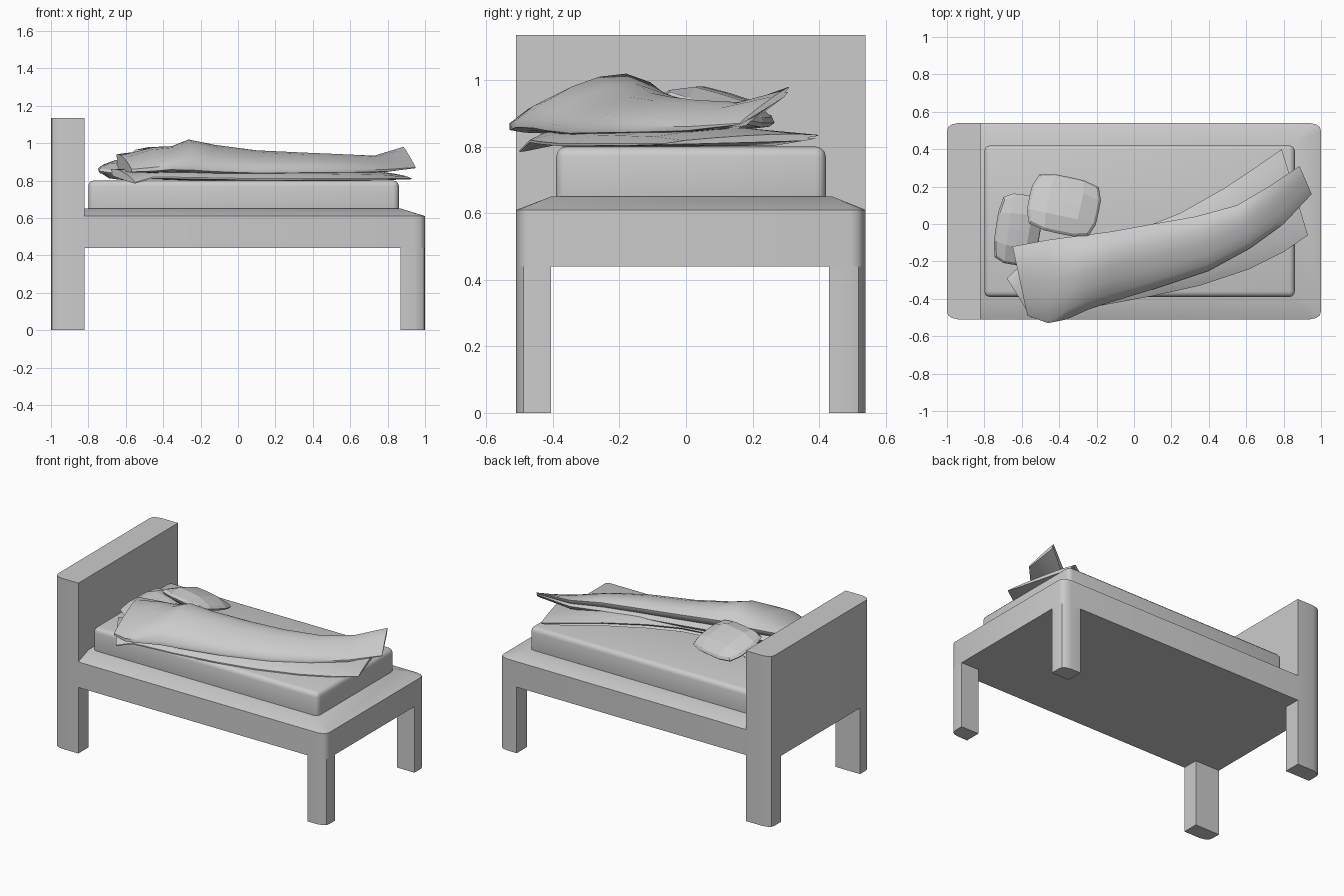
import bpy, bmesh, math
from mathutils import Vector, Euler

if "Cube" in bpy.data.objects:
    bpy.data.objects.remove(bpy.data.objects["Cube"])

def finish(name, bm, smooth=None):
    bmesh.ops.remove_doubles(bm, verts=bm.verts, dist=0.0005)
    bmesh.ops.recalc_face_normals(bm, faces=bm.faces)
    me = bpy.data.meshes.new(name)
    bm.to_mesh(me)
    bm.free()
    ob = bpy.data.objects.new(name, me)
    bpy.context.collection.objects.link(ob)
    if smooth:
        bpy.ops.object.select_all(action='DESELECT')
        bpy.context.view_layer.objects.active = ob
        ob.select_set(True)
        bpy.ops.object.shade_smooth_by_angle(angle=math.radians(smooth))
    return ob

def loft(name, rings, smooth=35):
    """Closed skin through rings with equal point counts, capped at both ends."""
    bm = bmesh.new()
    vs = [[bm.verts.new(p) for p in r] for r in rings]
    n = len(rings[0])
    for a, b in zip(vs, vs[1:]):
        for i in range(n):
            j = (i + 1) % n
            bm.faces.new((a[i], a[j], b[j], b[i]))
    bm.faces.new(vs[0])
    bm.faces.new(vs[-1])
    return finish(name, bm, smooth)

Y0, Y1 = -0.51, 0.54      # frame sides
YL0, YL1 = -0.405, 0.43   # inner faces of the legs

def plan(xi, xo, y0, y1, low=True, high=True):
    """Plan outline, rounded at the outer (xo) corners."""
    s = 1 if xo > 0 else -1
    cut = [(0.06, 0), (0.025, 0.008), (0.006, 0.022), (0, 0.045)]
    pts = [(xi, y0)]
    pts += [(xo - s * a, y0 + b) for a, b in cut] if low else [(xo, y0)]
    pts += [(xo - s * a, y1 - b) for a, b in reversed(cut)] if high else [(xo, y1)]
    return pts + [(xi, y1)]

def prism(name, pts, z0, z1):
    return loft(name, [[(x, y, z) for x, y in pts] for z in (z0, z1)])

# headboard, and the four legs
prism("headboard", plan(-0.82, -1, Y0, Y1), 0.44, 1.135)
for end, xi, xo in (("head", -0.82, -1), ("foot", 0.87, 1)):
    prism(end + "_leg_front", plan(xi, xo, Y0, YL0, True, False), 0, 0.44)
    prism(end + "_leg_back", plan(xi, xo, YL1, Y1, False, True), 0, 0.44)

# bed base with sloping upper rim
base = plan(-0.82, 1, Y0, Y1)
rings = [[(x, y, z) for x, y in base] for z in (0.44, 0.61)]
rings.append([(min(x, 0.87), min(max(y, YL0), YL1 + 0.01), 0.65) for x, y in base])
loft("bed_base", rings, 40)

# mattress with soft edges
bm = bmesh.new()
bmesh.ops.create_cube(bm, size=1)
for v in bm.verts:
    v.co = Vector((0.03 + v.co.x * 1.66, 0.015 + v.co.y * 0.81, 0.70 + v.co.z * 0.20))
bmesh.ops.bevel(bm, geom=bm.edges[:], offset=0.03, segments=3, profile=0.5, affect='EDGES')
finish("mattress", bm, 50)

def cloth(name, stations):
    """Folded cloth: front edge, back edge, crown height, fold depth per station."""
    prof = [(0, 0, 0), (.12, .55, 0), (.3, .85, 0), (.5, 1, 0), (.7, .95, 0), (.88, .55, 0),
            (1, 0, 0), (.99, 0, .2), (.92, 0, .4), (.98, 0, .7), (.9, 0, 1),
            (.5, 0, .7), (.1, 0, .35), (.0, 0, .2)]
    rings = []
    for f, b, crown, depth in stations:
        f, b = Vector(f), Vector(b)
        rings.append([f.lerp(b, u) + Vector((0, 0, c * crown - d * depth)) for u, c, d in prof])
    return loft(name, rings, 45)

# upper fold of the blanket
cloth("blanket_upper", [
    ((-.57, -.49, .86), (-.65, -.12, .94), .02, .07),
    ((-.46, -.53, .87), (-.46, -.085, .94), .06, .10),
    ((-.36, -.51, .88), (-.35, -.07, .94), .065, .11),
    ((-.25, -.46, .88), (-.27, -.06, .95), .095, .12),
    ((-.13, -.42, .87), (-.12, -.04, .94), .075, .11),
    ((.10, -.35, .86), (.10, .0, .93), .055, .10),
    ((.40, -.25, .86), (.33, .04, .92), .05, .09),
    ((.62, -.13, .86), (.55, .10, .92), .04, .08),
    ((.80, .0, .86), (.72, .20, .93), .02, .06),
    ((.95, .16, .87), (.885, .31, .98), .005, .02)])

# lower fold lying on the mattress
cloth("blanket_lower", [
    ((-.55, -.50, .79), (-.68, -.29, .86), .02, .03),
    ((-.45, -.47, .82), (-.50, -.12, .85), .03, .04),
    ((-.17, -.435, .815), (-.20, -.06, .84), .04, .04),
    ((.10, -.385, .81), (.05, -.02, .84), .04, .04),
    ((.35, -.33, .81), (.25, .06, .84), .04, .04),
    ((.62, -.24, .81), (.48, .19, .84), .035, .035),
    ((.80, -.15, .81), (.66, .31, .835), .03, .03),
    ((.93, -.06, .81), (.79, .40, .835), .01, .015)])

# faceted pillows
def pillow(name, loc, size, rot):
    bm = bmesh.new()
    bmesh.ops.create_cube(bm, size=2)
    bmesh.ops.subdivide_edges(bm, edges=bm.edges[:], cuts=3, use_grid_fill=True)
    e = Euler([math.radians(a) for a in rot]).to_matrix()
    for v in bm.verts:
        x, y, z = v.co
        puff = 0.3 + 0.7 * (1 - x ** 4) * (1 - y ** 4)
        bulge = 0.93 + 0.07 * (1 - abs(z))
        p = Vector((x * bulge * (1 - .14 * y ** 4), y * bulge * (1 - .14 * x ** 4), z * puff))
        v.co = e @ Vector([a * s / 2 for a, s in zip(p, size)]) + Vector(loc)
    finish(name, bm)

pillow("pillow_top", (-.375, .10, .915), (.38, .32, .10), (-16, 0, -12))
pillow("pillow_under", (-.62, -.03, .855), (.24, .38, .09), (5, 6, -8))
